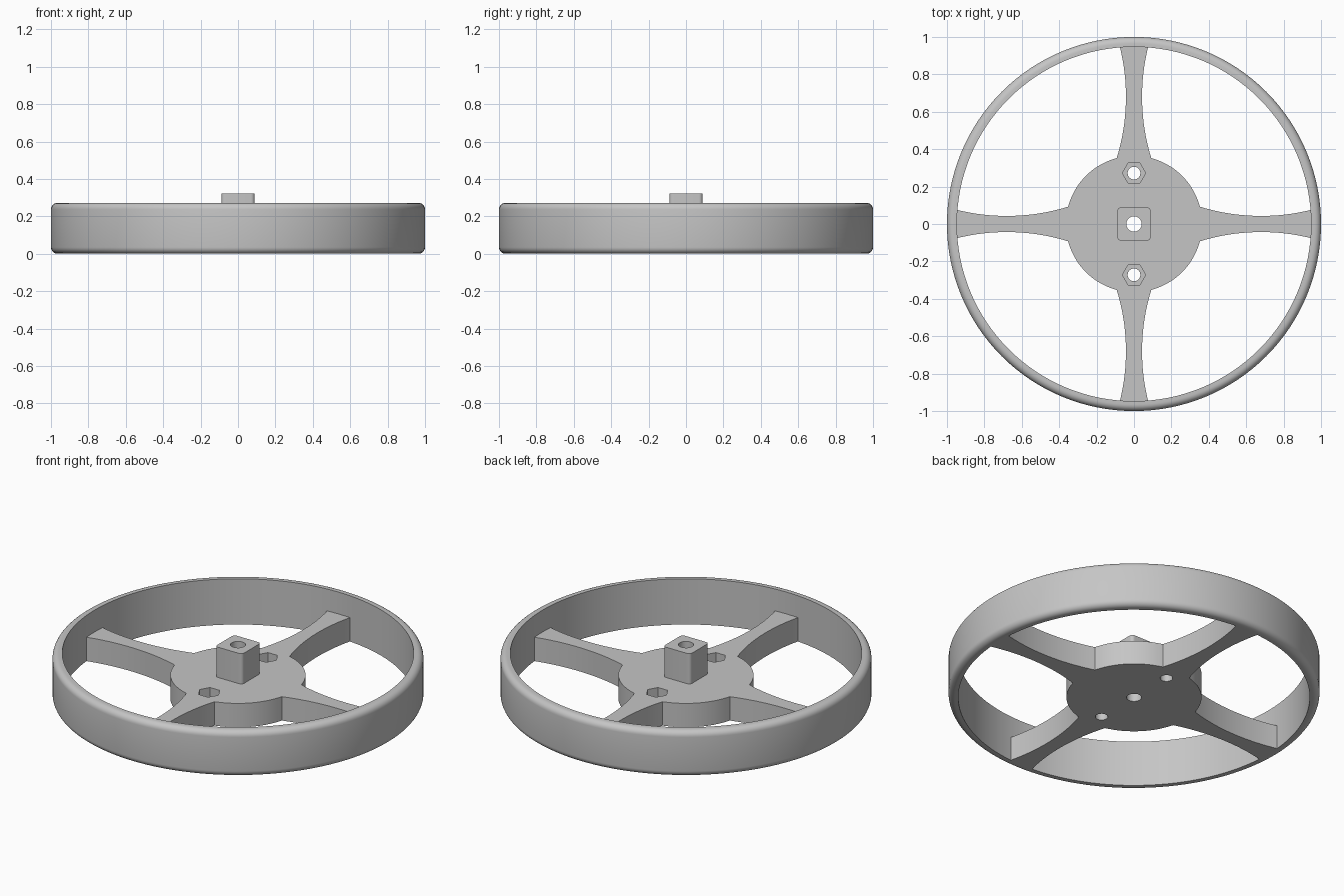
import bpy, bmesh, math
from mathutils import Matrix, Vector

cube = bpy.data.objects.get("Cube")
if cube:
    bpy.data.objects.remove(cube, do_unlink=True)

RIM_H, HUB_H, POST_H = 0.272, 0.142, 0.322
HUB_R, RIM_IN = 0.364, 0.947

grey = bpy.data.materials.new("plain grey")
grey.use_nodes = True
COLOUR = (0.56, 0.56, 0.56, 1)
grey.diffuse_color = COLOUR
grey.node_tree.nodes["Principled BSDF"].inputs["Base Color"].default_value = COLOUR


def finish(name, bm):
    bmesh.ops.recalc_face_normals(bm, faces=bm.faces)
    mesh = bpy.data.meshes.new(name)
    bm.to_mesh(mesh)
    bm.free()
    mesh.materials.append(grey)
    obj = bpy.data.objects.new(name, mesh)
    bpy.context.collection.objects.link(obj)
    return obj


def prism(name, outline, z0, z1):
    """Extrude a flat outline from z0 to z1."""
    bm = bmesh.new()
    face = bm.faces.new([bm.verts.new((p[0], p[1], z0)) for p in outline])
    new = bmesh.ops.extrude_face_region(bm, geom=[face])["geom"]
    bmesh.ops.translate(bm, vec=(0, 0, z1 - z0),
                        verts=[g for g in new if isinstance(g, bmesh.types.BMVert)])
    return finish(name, bm)


def arc(cx, cy, r, a0, a1, n):
    return [(cx + r * math.cos(a0 + (a1 - a0) * i / n),
             cy + r * math.sin(a0 + (a1 - a0) * i / n)) for i in range(n + 1)]


def ring(cx, cy, r, n):
    return arc(cx, cy, r, 0, math.tau, n)[:-1]


def cut(obj, cutter):
    mod = obj.modifiers.new("cut", 'BOOLEAN')
    mod.operation, mod.solver, mod.object = 'DIFFERENCE', 'EXACT', cutter
    bpy.context.view_layer.objects.active = obj
    bpy.ops.object.modifier_apply(modifier=mod.name)
    bpy.data.objects.remove(cutter, do_unlink=True)


def smooth(obj):
    bpy.ops.object.select_all(action='DESELECT')
    obj.select_set(True)
    bpy.context.view_layer.objects.active = obj
    bpy.ops.object.shade_smooth_by_angle(angle=math.radians(30))


# Rim: lathed band with rounded outer edges
F = 0.035
profile = [(RIM_IN, 0)] + arc(1 - F, F, F, -math.pi / 2, 0, 6)
profile += arc(1 - F, RIM_H - F, F, 0, math.pi / 2, 6) + [(RIM_IN, RIM_H)]
bm = bmesh.new()
vs = [bm.verts.new((r, 0, z)) for r, z in profile]
es = [bm.edges.new((vs[i - 1], vs[i])) for i in range(len(vs))]
bmesh.ops.spin(bm, geom=vs + es, cent=(0, 0, 0), axis=(0, 0, 1),
               angle=math.tau, steps=128, use_merge=True)
bmesh.ops.remove_doubles(bm, verts=bm.verts, dist=1e-5)
rim = finish("rim", bm)

# Hub and four waisted spokes: one outline repeated every quarter turn
BEND, WAIST, HALF = 1.11, 0.68, 0.043


def half_width(r):
    return HALF + BEND - math.sqrt(BEND ** 2 - (r - WAIST) ** 2)


root = math.asin(0.09 / HUB_R)
start = HUB_R * math.cos(root)
stations = [start + (0.96 - start) * i / 16 for i in range(17)]
quarter = [(r, -half_width(r)) for r in stations]
quarter += [(r, half_width(r)) for r in reversed(stations)]
quarter += arc(0, 0, HUB_R, root, math.pi / 2 - root, 20)[1:-1]
outline = []
for k in range(4):
    turn = Matrix.Rotation(k * math.pi / 2, 2)
    outline += [turn @ Vector(p) for p in quarter]
hub = prism("hub_and_spokes", outline, 0, HUB_H)

# Square post with rounded corners
S, C = 0.089, 0.02
corners = []
for k, (sx, sy) in enumerate([(1, 1), (-1, 1), (-1, -1), (1, -1)]):
    a = k * math.pi / 2
    corners += arc(sx * (S - C), sy * (S - C), C, a, a + math.pi / 2, 6)
post = prism("centre_post", corners, HUB_H, POST_H)

# Axle bore, bolt holes and hexagonal nut pockets
for part in (hub, post):
    cut(part, prism("bore", ring(0, 0, 0.041, 32), -0.1, 0.5))
for y in (-0.272, 0.272):
    cut(hub, prism("bolt_hole", ring(0, y, 0.034, 32), -0.1, 0.5))
    cut(hub, prism("nut_pocket", ring(0, y, 0.062, 6), 0.06, 0.5))

for part in (rim, hub, post):
    smooth(part)
